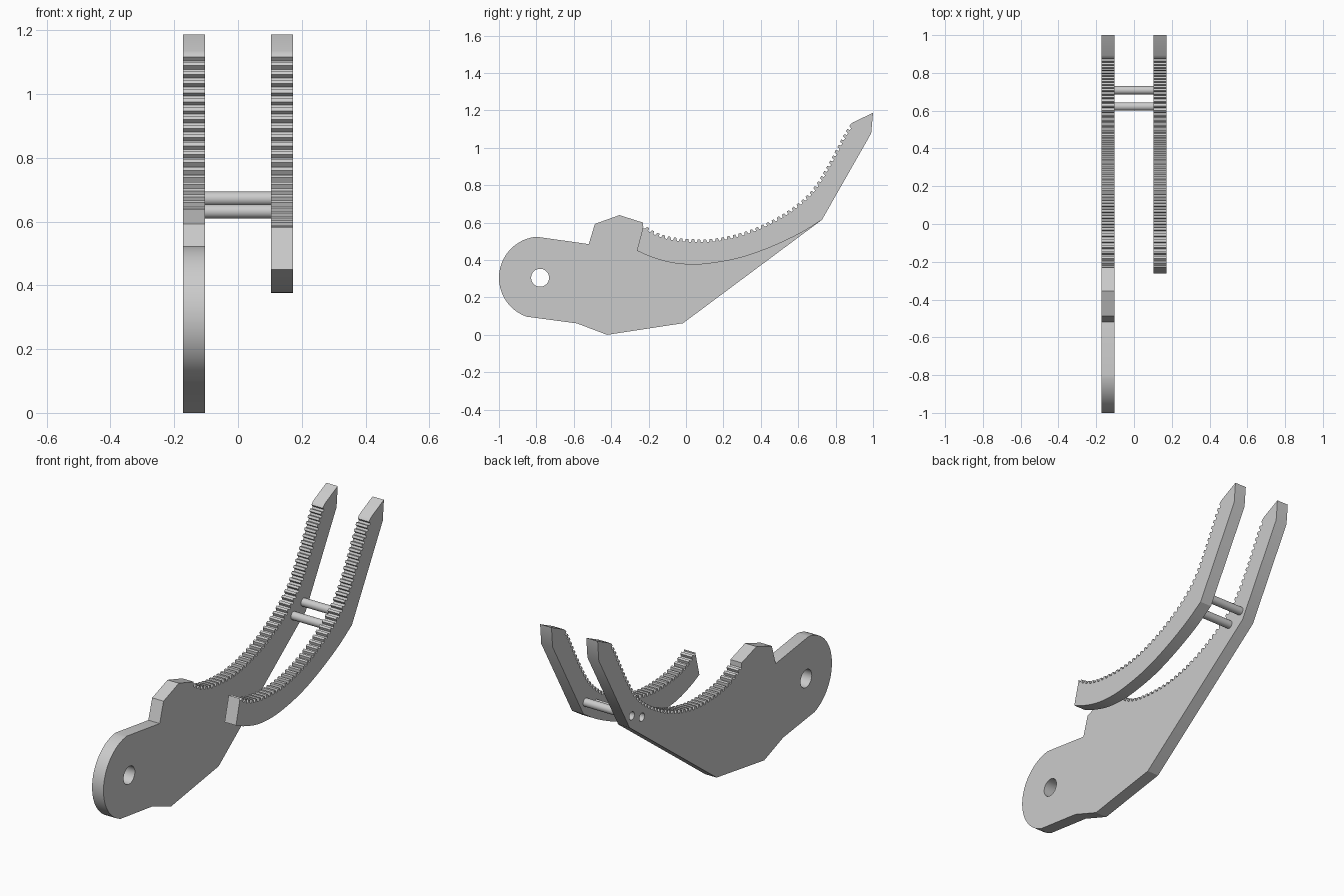
import bpy, bmesh, math
from mathutils import Vector

if "Cube" in bpy.data.objects:
    bpy.data.objects.remove(bpy.data.objects["Cube"])

grey = bpy.data.materials.new("plain grey")
grey.diffuse_color = (0.6, 0.6, 0.6, 1)
grey.use_nodes = True
grey.node_tree.nodes["Principled BSDF"].inputs["Base Color"].default_value = grey.diffuse_color

INNER, OUTER = 0.104, 0.172          # plate faces, distance from the centre
TEETH = 44
PIVOT = (-0.78, 0.305)
RODS = [(0.622, 0.632), (0.708, 0.672)]


def smooth_path(points, steps=10):
    """Catmull-Rom curve through the given points."""
    p = [Vector(q) for q in points]
    p = [2 * p[0] - p[1]] + p + [2 * p[-1] - p[-2]]
    out = []
    for a, b, c, d in zip(p, p[1:], p[2:], p[3:]):
        for i in range(steps):
            t = i / steps
            out.append(0.5 * (2 * b + (c - a) * t + (2 * a - 5 * b + 4 * c - d) * t ** 2
                              + (3 * b - a - 3 * c + d) * t ** 3))
    return out + [p[-2]]


def at_length(path, s):
    """Position and upward normal at distance s along a path."""
    for a, b in zip(path, path[1:]):
        step = (b - a).length
        if s <= step or b is path[-1]:
            d = (b - a).normalized()
            return a + d * s, Vector((-d.y, d.x))
        s -= step


def toothed_edge(path):
    """Row of small flat-topped teeth following a path."""
    total = sum((b - a).length for a, b in zip(path, path[1:]))
    pitch = total / TEETH
    edge = []
    for i in range(TEETH):
        for f, h in ((0.02, -0.008), (0.38, -0.008), (0.5, 0.007), (0.9, 0.007)):
            pos, n = at_length(path, (i + f) * pitch)
            edge.append(pos + n * h)
    return edge


def finish(obj):
    obj.data.materials.clear()
    obj.data.materials.append(grey)
    bpy.ops.object.select_all(action='DESELECT')
    obj.select_set(True)
    bpy.context.view_layer.objects.active = obj
    bpy.ops.object.shade_smooth_by_angle(angle=math.radians(25))


def plate(name, outline, x0, x1):
    """Side profile (y, z) extruded along x."""
    bm = bmesh.new()
    face = bm.faces.new([bm.verts.new((x0, p[0], p[1])) for p in outline])
    ext = bmesh.ops.extrude_face_region(bm, geom=[face])
    bmesh.ops.translate(bm, vec=(x1 - x0, 0, 0),
                        verts=[g for g in ext["geom"] if isinstance(g, bmesh.types.BMVert)])
    bmesh.ops.recalc_face_normals(bm, faces=bm.faces)
    mesh = bpy.data.meshes.new(name)
    bm.to_mesh(mesh)
    bm.free()
    obj = bpy.data.objects.new(name, mesh)
    bpy.context.collection.objects.link(obj)
    return obj


def cylinder(name, centre, radius, x0, x1):
    bpy.ops.mesh.primitive_cylinder_add(
        vertices=32, radius=radius, depth=x1 - x0,
        location=((x0 + x1) / 2, centre[0], centre[1]), rotation=(0, math.pi / 2, 0))
    obj = bpy.context.object
    obj.name = name
    return obj


def drill(obj, centre, radius):
    cutter = cylinder("hole_cutter", centre, radius, -0.3, 0)
    cutter.hide_render = True
    mod = obj.modifiers.new("hole", 'BOOLEAN')
    mod.operation, mod.solver, mod.object = 'DIFFERENCE', 'EXACT', cutter
    bpy.context.view_layer.objects.active = obj
    bpy.ops.object.modifier_apply(modifier=mod.name)
    bpy.data.objects.remove(cutter)


# Shared gripping edge and pointed tip
grip = toothed_edge(smooth_path([
    (-0.225, 0.58), (-0.166, 0.543), (-0.085, 0.517), (0.02, 0.505), (0.13, 0.505),
    (0.235, 0.522), (0.34, 0.552), (0.45, 0.6), (0.556, 0.662), (0.636, 0.725),
    (0.69, 0.785), (0.743, 0.868), (0.797, 0.965), (0.85, 1.067), (0.888, 1.125)]))
tip = [(0.727, 0.615), (0.99, 1.077), (1.0, 1.187), (0.893, 1.136)]

# Long jaw plate with rounded pivot end and raised hump
arc = [(PIVOT[0] + 0.22 * math.cos(math.radians(a)), PIVOT[1] + 0.22 * math.sin(math.radians(a)))
       for a in [95 + 156 * i / 32 for i in range(33)]]
belly = [(-0.583, 0.061), (-0.422, 0.0), (-0.016, 0.062)]
hump = [(-0.23, 0.6), (-0.356, 0.64), (-0.487, 0.593), (-0.52, 0.485)]
long_jaw = plate("long_jaw", arc + belly + tip + grip[::-1] + hump, -OUTER, -INNER)
drill(long_jaw, PIVOT, 0.048)
for rod in RODS:
    drill(long_jaw, rod, 0.022)
finish(long_jaw)

# Short curved jaw plate
under = smooth_path([(-0.263, 0.45), (-0.19, 0.418), (-0.085, 0.387), (0.02, 0.376),
                     (0.13, 0.382), (0.29, 0.412), (0.45, 0.468), (0.61, 0.543),
                     (0.727, 0.615)], 5)
short_jaw = plate("short_jaw", under + tip[1:] + grip[::-1] + [(-0.228, 0.582)], INNER, OUTER)
finish(short_jaw)

# Cross rods joining the jaws
for i, rod in enumerate(RODS):
    finish(cylinder(f"cross_rod_{i + 1}", rod, 0.022, -INNER, INNER))
